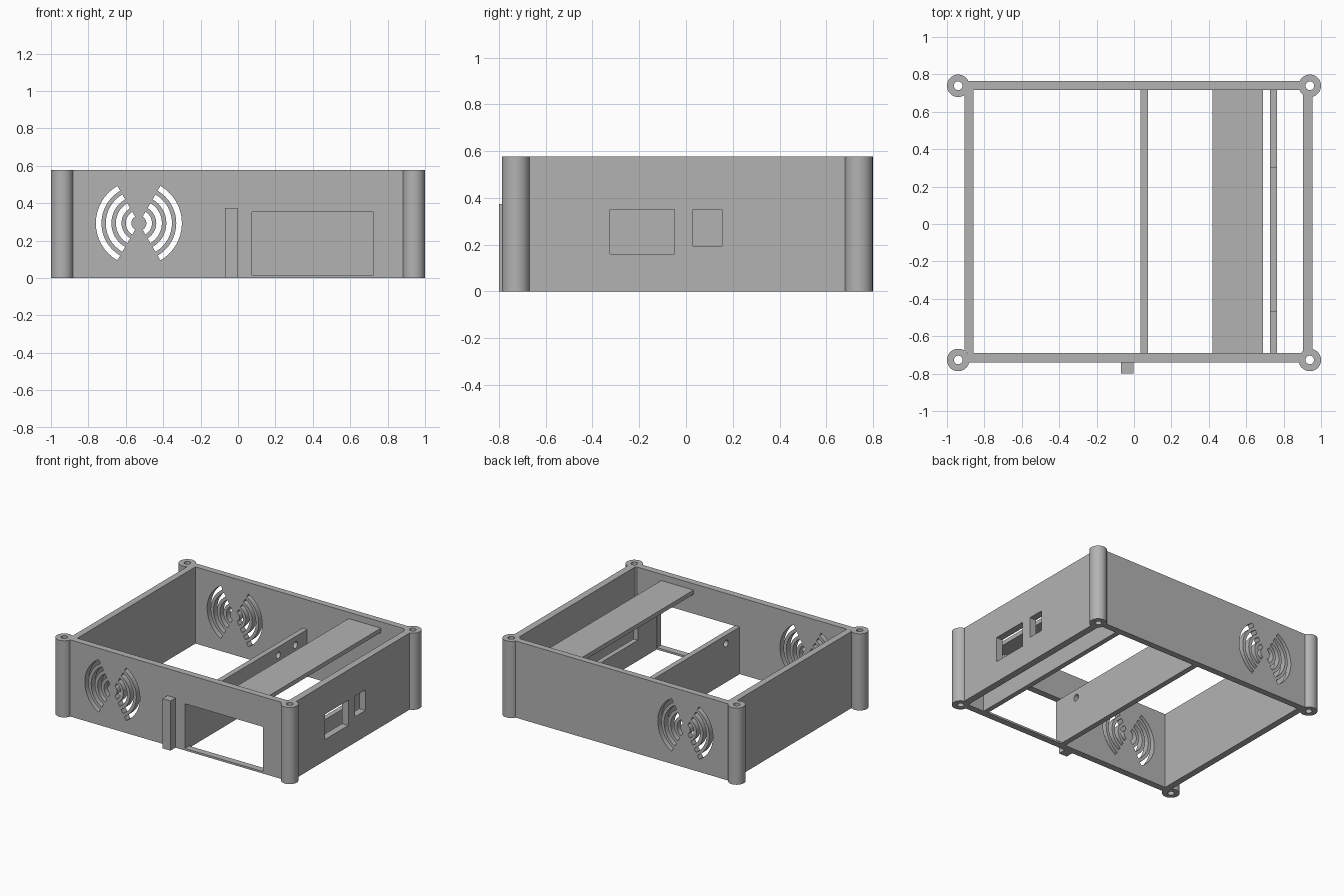
import bpy, bmesh
from math import sin, cos, pi, radians
from mathutils import Matrix, Vector

cube = bpy.data.objects.get("Cube")
if cube:
    bpy.data.objects.remove(cube, do_unlink=True)

grey = bpy.data.materials.new("grey plastic")
grey.use_nodes = True
grey.diffuse_color = (0.45, 0.45, 0.45, 1)
grey.node_tree.nodes["Principled BSDF"].inputs["Base Color"].default_value = (0.45, 0.45, 0.45, 1)

HEIGHT = 0.578
X, Y, Z = Vector((1, 0, 0)), Vector((0, 1, 0)), Vector((0, 0, 1))
PLANES = {"x": (Y, Z, X), "y": (X, Z, -Y), "z": (X, Y, Z)}


def rect(u0, u1, v0, v1):
    return [(u0, v0), (u1, v0), (u1, v1), (u0, v1)]


def circle(u, v, r, sides=48):
    return [(u + r * cos(2 * pi * i / sides), v + r * sin(2 * pi * i / sides)) for i in range(sides)]


def arc_slot(u, v, r0, r1, facing, half=radians(60), steps=16):
    angles = [facing - half + 2 * half * i / steps for i in range(steps + 1)]
    ring = [(r1, a) for a in angles] + [(r0, a) for a in reversed(angles)]
    return [(u + r * cos(a), v + r * sin(a)) for r, a in ring]


def panel(name, axis, start, end, outline, holes=()):
    """Extrude a flat outline with holes along an axis, from start to end."""
    curve = bpy.data.curves.new(name, "CURVE")
    curve.dimensions = "2D"
    curve.fill_mode = "BOTH"
    curve.extrude = (end - start) / 2
    for loop in [outline, *holes]:
        spline = curve.splines.new("POLY")
        spline.points.add(len(loop) - 1)
        for point, (u, v) in zip(spline.points, loop):
            point.co = (u, v, 0, 1)
        spline.use_cyclic_u = True
    temp = bpy.data.objects.new(name + "_profile", curve)
    bpy.context.collection.objects.link(temp)
    bpy.context.view_layer.update()
    graph = bpy.context.evaluated_depsgraph_get()
    mesh = bpy.data.meshes.new_from_object(temp.evaluated_get(graph))
    bpy.data.objects.remove(temp, do_unlink=True)

    # Turn the profile into its plane and weld the caps to the sides
    u, v, n = PLANES[axis]
    turn = Matrix((u, v, n)).transposed().to_4x4()
    shift = Vector([abs(c) for c in n]) * (start + end) / 2
    mesh.transform(Matrix.Translation(shift) @ turn)
    bm = bmesh.new()
    bm.from_mesh(mesh)
    bmesh.ops.remove_doubles(bm, verts=bm.verts, dist=0.0001)
    bmesh.ops.recalc_face_normals(bm, faces=bm.faces)
    bm.to_mesh(mesh)
    bm.free()
    mesh.materials.clear()
    mesh.materials.append(grey)
    obj = bpy.data.objects.new(name, mesh)
    bpy.context.collection.objects.link(obj)
    bpy.ops.object.select_all(action="DESELECT")
    obj.select_set(True)
    bpy.context.view_layer.objects.active = obj
    bpy.ops.object.shade_smooth_by_angle(angle=radians(30))
    return obj


# Fan vents: four rings of slots, opening left and right
vent = [arc_slot(-0.53, 0.293, r, r + 0.03, facing)
        for r in (0.04, 0.093, 0.147, 0.2) for facing in (0, pi)]

# Front and back walls
wall = rect(-0.89, 0.89, 0, HEIGHT)
panel("front_wall", "y", -0.74, -0.69, wall, vent + [rect(0.075, 0.725, 0.015, 0.352)])
panel("back_wall", "y", 0.717, 0.765, wall, vent)

# Side walls, with two ports on the +x side
side = rect(-0.69, 0.717, 0, HEIGHT)
panel("right_wall", "x", -0.906, -0.857, side)
panel("left_wall", "x", 0.903, 0.955, side,
      [rect(-0.325, -0.05, 0.16, 0.35), rect(0.03, 0.155, 0.195, 0.35)])

# Hollow corner posts
for x, x_name in ((-0.94, "right"), (0.94, "left")):
    for y, y_name in ((-0.727, "front"), (0.739, "back")):
        panel(f"{y_name}_{x_name}_post", "z", 0, HEIGHT,
              circle(x, y, 0.06), [circle(x, y, 0.023, 32)])

# Inner divider with cable holes
panel("divider", "x", 0.035, 0.075, rect(-0.69, 0.717, 0, 0.355),
      [circle(y, 0.292, 0.025, 24) for y in (-0.527, 0.374, 0.577)])

# Inner board support with a lowered middle
panel("notched_support", "x", 0.728, 0.765,
      [(-0.69, 0), (0.717, 0), (0.717, 0.355), (0.3, 0.355),
       (0.3, 0.155), (-0.465, 0.155), (-0.465, 0.355), (-0.69, 0.355)])

# Bridge shelf near the top
panel("shelf", "z", 0.498, 0.53, rect(0.42, 0.69, -0.69, 0.717))

# Tab on the outside of the front wall
panel("front_tab", "z", 0, 0.375, rect(-0.07, -0.003, -0.8, -0.74))
